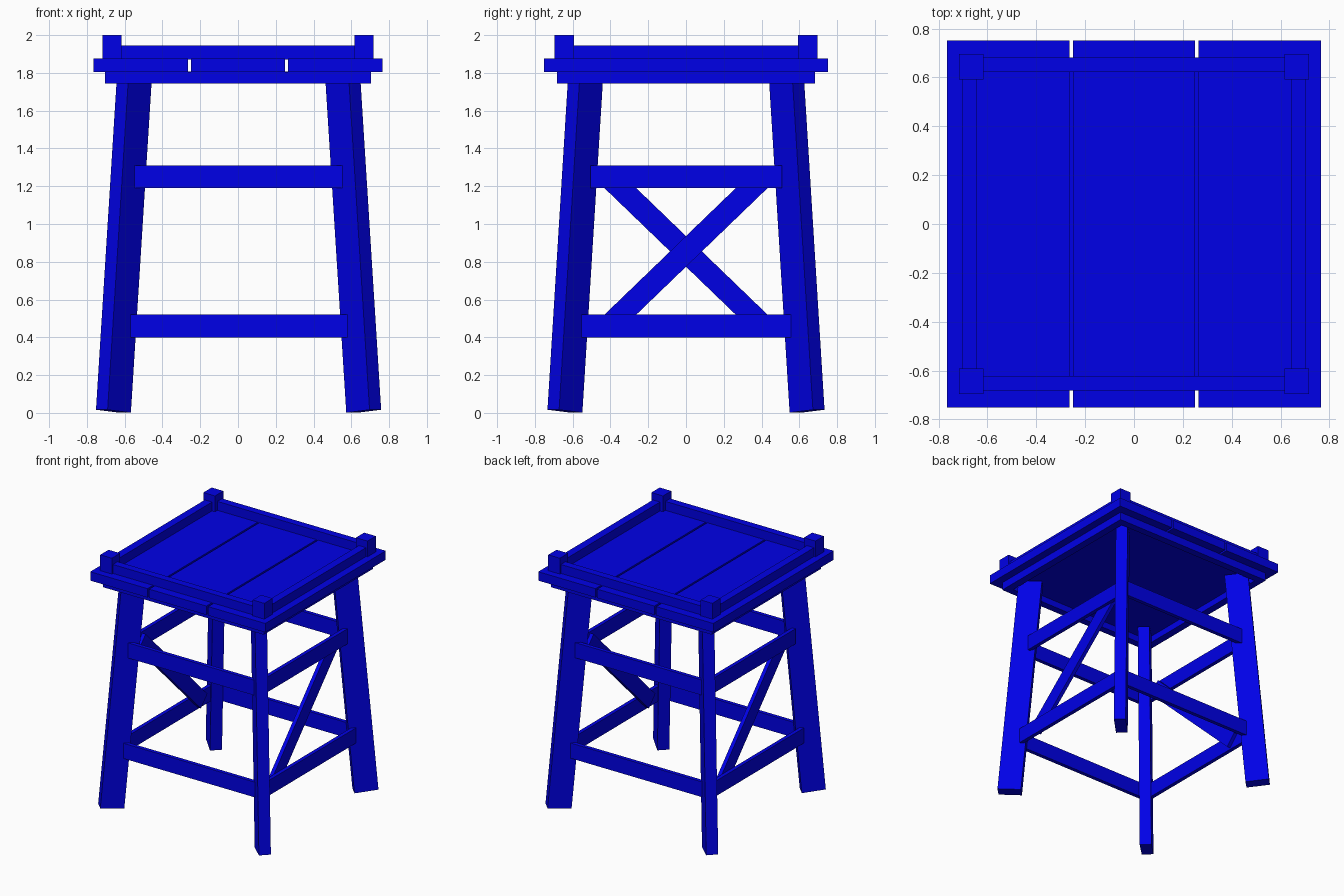
import bpy
from mathutils import Matrix, Vector

if "Cube" in bpy.data.objects:
    bpy.data.objects.remove(bpy.data.objects["Cube"])

blue = bpy.data.materials.new("blue_paint")
blue.diffuse_color = (0.0, 0.0, 0.8, 1)
blue.use_nodes = True
blue.node_tree.nodes["Principled BSDF"].inputs["Base Color"].default_value = blue.diffuse_color


def make_box(name, matrix, size):
    bpy.ops.mesh.primitive_cube_add(size=1)
    ob = bpy.context.object
    ob.name = name
    ob.data.transform(matrix @ Matrix.Diagonal((*size, 1)))
    ob.data.materials.append(blue)
    return ob


def box(name, x0, x1, y0, y1, z0, z1):
    """Axis-aligned box from its limits."""
    centre = ((x0 + x1) / 2, (y0 + y1) / 2, (z0 + z1) / 2)
    return make_box(name, Matrix.Translation(centre), (x1 - x0, y1 - y0, z1 - z0))


def beam(name, a, b, side, width, thick):
    """Straight timber from a to b; 'side' points along the thickness."""
    a, b = Vector(a), Vector(b)
    axis = (b - a).normalized()
    n = Vector(side)
    n = (n - axis * n.dot(axis)).normalized()
    w = axis.cross(n)
    rot = Matrix((n, w, axis)).transposed().to_4x4()
    return make_box(name, Matrix.Translation((a + b) / 2) @ rot,
                    (thick, width, (b - a).length))


# Deck: thin under-panel and three planks
box("deck_panel", -0.68, 0.68, -0.66, 0.66, 1.795, 1.807)
for name, x0, x1 in (("left", -0.765, -0.265), ("middle", -0.25, 0.25),
                     ("right", 0.265, 0.765)):
    box(name + "_plank", x0, x1, -0.752, 0.752, 1.805, 1.875)

# Corner posts and splayed legs, narrow edge facing outward
for sx, xn in ((-1, "left"), (1, "right")):
    for sy, yn in ((-1, "front"), (1, "back")):
        xs = sorted((sx * 0.616, sx * 0.717))
        ys = sorted((sy * 0.592, sy * 0.696))
        box(f"{yn}_{xn}_post", *xs, *ys, 1.87, 2.0)
        beam(f"{yn}_{xn}_leg", (sx * 0.6625 + 0.003, sy * 0.641, 0.009),
             (sx * 0.551 + 0.003, sy * 0.531, 1.785), (sx, -sy, 0), 0.175, 0.087)

# Frame under the deck, low edging between the posts, cross rails between the legs
T = 0.03
for s, yn, xn in ((-1, "front", "left"), (1, "back", "right")):
    box(yn + "_frame", -0.703, 0.703, *sorted((s * 0.625, s * 0.682)), 1.743, 1.806)
    box(xn + "_frame", *sorted((s * 0.643, s * 0.703)), -0.63, 0.63, 1.743, 1.806)
    box(yn + "_edging", -0.63, 0.63, *sorted((s * 0.623, s * 0.682)), 1.87, 1.945)
    box(xn + "_edging", *sorted((s * 0.642, s * 0.705)), -0.61, 0.61, 1.87, 1.945)
    for level, z, ex, ey, fy, fx in (("upper", 1.19, 0.56, 0.505, 0.592, 0.603),
                                     ("lower", 0.40, 0.578, 0.552, 0.617, 0.645)):
        box(f"{level}_{yn}_rail", -ex + 0.008, ex + 0.008,
            *sorted((s * fy, s * (fy - T))), z, z + 0.12)
        box(f"{level}_{xn}_rail", *sorted((s * fx, s * (fx - T))),
            -ey, ey + 0.003, z, z + 0.12)
    # One diagonal brace per side on the inner face of the rails, leaning opposite ways
    beam(xn + "_brace", (s * 0.602, -s * 0.415, 0.455),
         (s * 0.56, s * 0.415, 1.255), (1, 0, 0), 0.117, 0.03)
